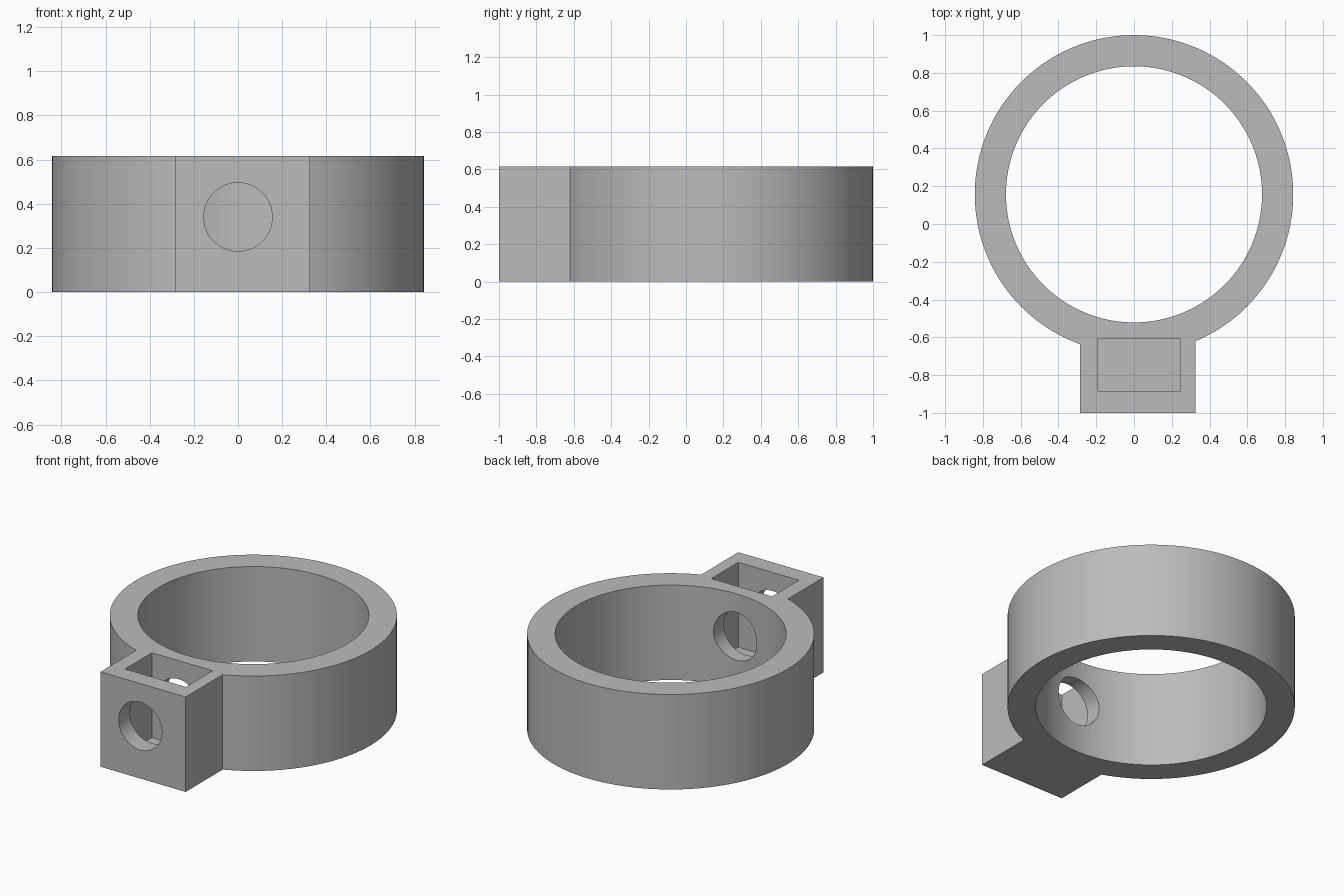
import bpy
from math import radians

if "Cube" in bpy.data.objects:
    bpy.data.objects.remove(bpy.data.objects["Cube"], do_unlink=True)

HEIGHT = 0.615
RING_Y = 0.157

gray = bpy.data.materials.new("plain_gray")
gray.use_nodes = True
color = (0.5, 0.5, 0.5, 1)
gray.diffuse_color = color
gray.node_tree.nodes["Principled BSDF"].inputs["Base Color"].default_value = color


def cylinder(name, radius, depth, location, tilt=0, sides=128):
    bpy.ops.mesh.primitive_cylinder_add(vertices=sides, radius=radius, depth=depth,
                                        location=location, rotation=(tilt, 0, 0))
    ob = bpy.context.object
    ob.name = name
    ob.data.materials.append(gray)
    return ob


def box(name, low, high):
    center = [(a + b) / 2 for a, b in zip(low, high)]
    bpy.ops.mesh.primitive_cube_add(size=1, location=center)
    ob = bpy.context.object
    ob.name = name
    ob.scale = [b - a for a, b in zip(low, high)]
    bpy.ops.object.transform_apply(location=False, rotation=False, scale=True)
    ob.data.materials.append(gray)
    return ob


def combine(target, other, operation):
    mod = target.modifiers.new(other.name, 'BOOLEAN')
    mod.operation = operation
    mod.solver = 'EXACT'
    mod.object = other
    bpy.context.view_layer.objects.active = target
    bpy.ops.object.modifier_apply(modifier=mod.name)
    bpy.data.objects.remove(other, do_unlink=True)


# Outer collar body joined with the square housing
ring = cylinder("collar_ring", 0.843, HEIGHT, (0, RING_Y, HEIGHT / 2))
combine(ring, box("housing", (-0.285, -1, 0), (0.325, -0.4, HEIGHT)), 'UNION')

# Main bore, nut pocket open at the top, and screw hole through to the bore
combine(ring, cylinder("bore", 0.678, 2, (0, RING_Y, HEIGHT / 2)), 'DIFFERENCE')
combine(ring, box("pocket", (-0.19, -0.885, 0.065), (0.245, -0.61, 1)), 'DIFFERENCE')
combine(ring, cylinder("screw_hole", 0.155, 1, (0, -0.7, 0.34), radians(90), 64), 'DIFFERENCE')

# Smooth round walls, crisp edges
bpy.ops.object.select_all(action='DESELECT')
ring.select_set(True)
bpy.context.view_layer.objects.active = ring
bpy.ops.object.shade_smooth_by_angle(angle=radians(30))
